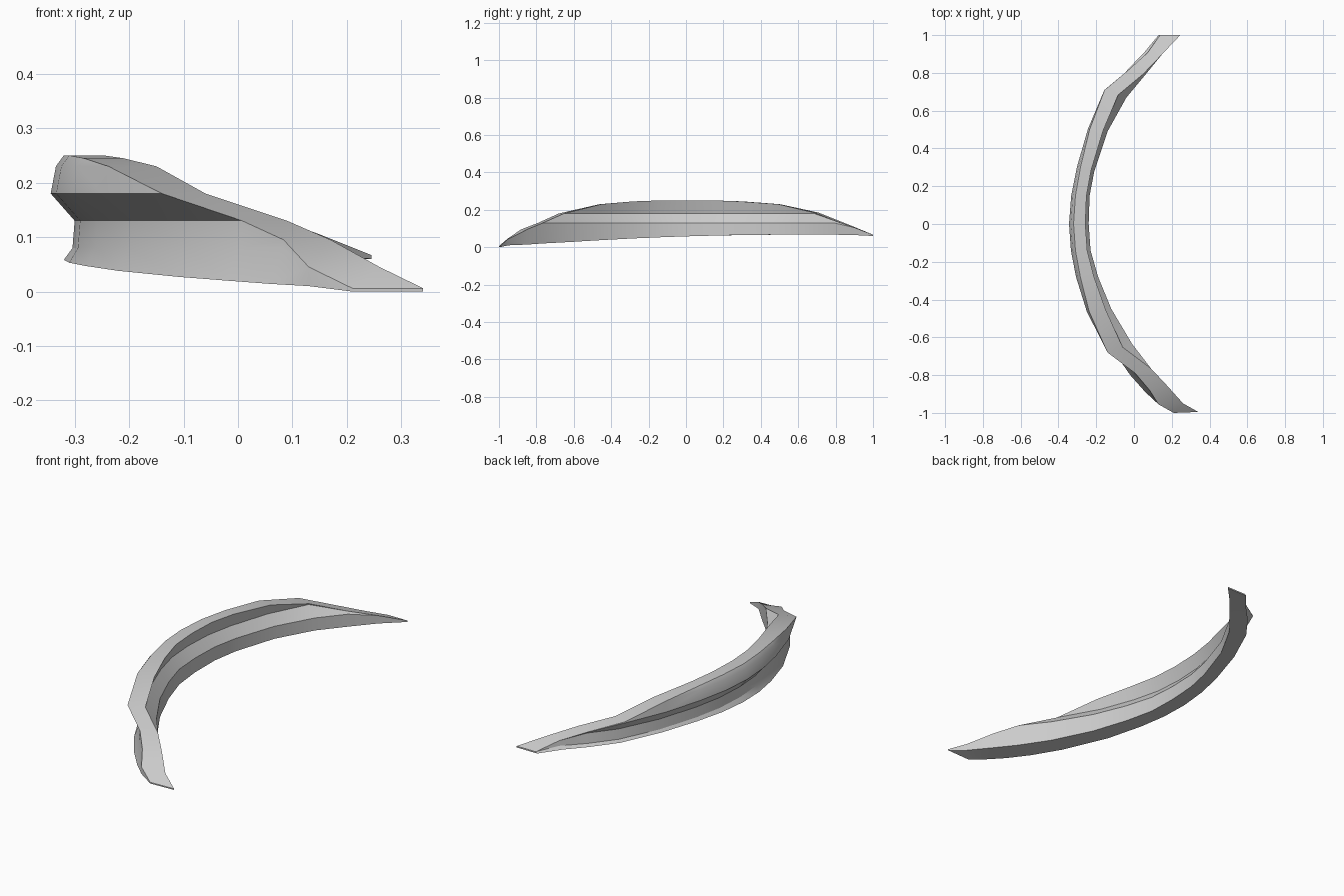
import bpy
import bmesh
import math
from mathutils import Vector

default_cube = bpy.data.objects.get("Cube")
if default_cube:
    bpy.data.objects.remove(default_cube, do_unlink=True)


def make_material(name, colour):
    material = bpy.data.materials.new(name)
    material.use_nodes = True
    material.diffuse_color = colour
    material.node_tree.nodes["Principled BSDF"].inputs["Base Color"].default_value = colour
    return material


def depth_at(profile, height):
    """Depth through the strip (outer lip to inner foot) at a given height."""
    if height <= profile[0][0]:
        return profile[0][1]
    for (low, start), (high, end) in zip(profile, profile[1:]):
        if height <= high:
            return start + (end - start) * (height - low) / (high - low)
    return profile[-1][1]


# Cross-section sides as (height, depth)
outer_profile = [(.06, 0), (.08, .2), (.13, .25), (.18, -.3), (.23, -.18), (.25, 0)]
inner_profile = [(.06, 1), (.13, 1), (.18, .5), (.25, .78)]

# Stations along the arc: outer lip, inner foot, (bottom, top)
stations = [
    ((.21, -1), (.34, -.995), (0, .006)),
    ((.13, -.955), (.26, -.95), (.01, .045)),
    ((.06, -.89), (.17, -.85), (.014, .095)),
    ((-.02, -.8), (.09, -.765), (.02, .13)),
    ((-.11, -.67), (-.01, -.635), (.027, .18)),
    ((-.22, -.46), (-.12, -.45), (.038, .23)),
    ((-.28, -.28), (-.19, -.28), (.047, .245)),
    ((-.31, -.14), (-.23, -.14), (.053, .25)),
    ((-.32, 0), (-.24, 0), (.058, .25)),
    ((-.31, .15), (-.235, .15), (.062, .25)),
    ((-.28, .3), (-.21, .28), (.065, .245)),
    ((-.22, .5), (-.14, .49), (.067, .23)),
    ((-.13, .7), (-.04, .67), (.067, .185)),
    ((-.04, .82), (.06, .79), (.067, .142)),
    ((.05, .91), (.15, .9), (.065, .105)),
    ((.13, 1), (.245, 1), (.06, .067)),
]


def section_points(lip, foot, bottom, top):
    """Closed ring: up the outer side and down the inner side."""
    points = []
    for profile, order in ((outer_profile, 1), (inner_profile, -1)):
        side = []
        for index, (height, _) in enumerate(profile):
            z = bottom if index == 0 else max(bottom, min(height, top))
            place = Vector(lip).lerp(Vector(foot), depth_at(profile, z))
            side.append(Vector((place.x, place.y, z)))
        points += side[::order]
    return points


# Curved strip: bridge the rings, cap both ends
bm = bmesh.new()
rings = [[bm.verts.new(p) for p in section_points(lip, foot, *span)]
         for lip, foot, span in stations]
for ring, following in zip(rings, rings[1:]):
    for i in range(len(ring)):
        j = (i + 1) % len(ring)
        bm.faces.new((ring[i], ring[j], following[j], following[i]))
bm.faces.new(rings[0])
bm.faces.new(rings[-1][::-1])
bmesh.ops.remove_doubles(bm, verts=bm.verts[:], dist=.0005)
bmesh.ops.triangulate(bm, faces=[f for f in bm.faces if len(f.verts) > 3])
bmesh.ops.recalc_face_normals(bm, faces=bm.faces[:])

mesh = bpy.data.meshes.new("curved_strip")
bm.to_mesh(mesh)
bm.free()
strip = bpy.data.objects.new("curved_strip", mesh)
bpy.context.collection.objects.link(strip)
mesh.materials.append(make_material("light_grey", (.6, .6, .6, 1)))

# Smooth along the arc, sharp at the profile creases
bpy.ops.object.select_all(action="DESELECT")
strip.select_set(True)
bpy.context.view_layer.objects.active = strip
bpy.ops.object.shade_smooth_by_angle(angle=math.radians(25))
